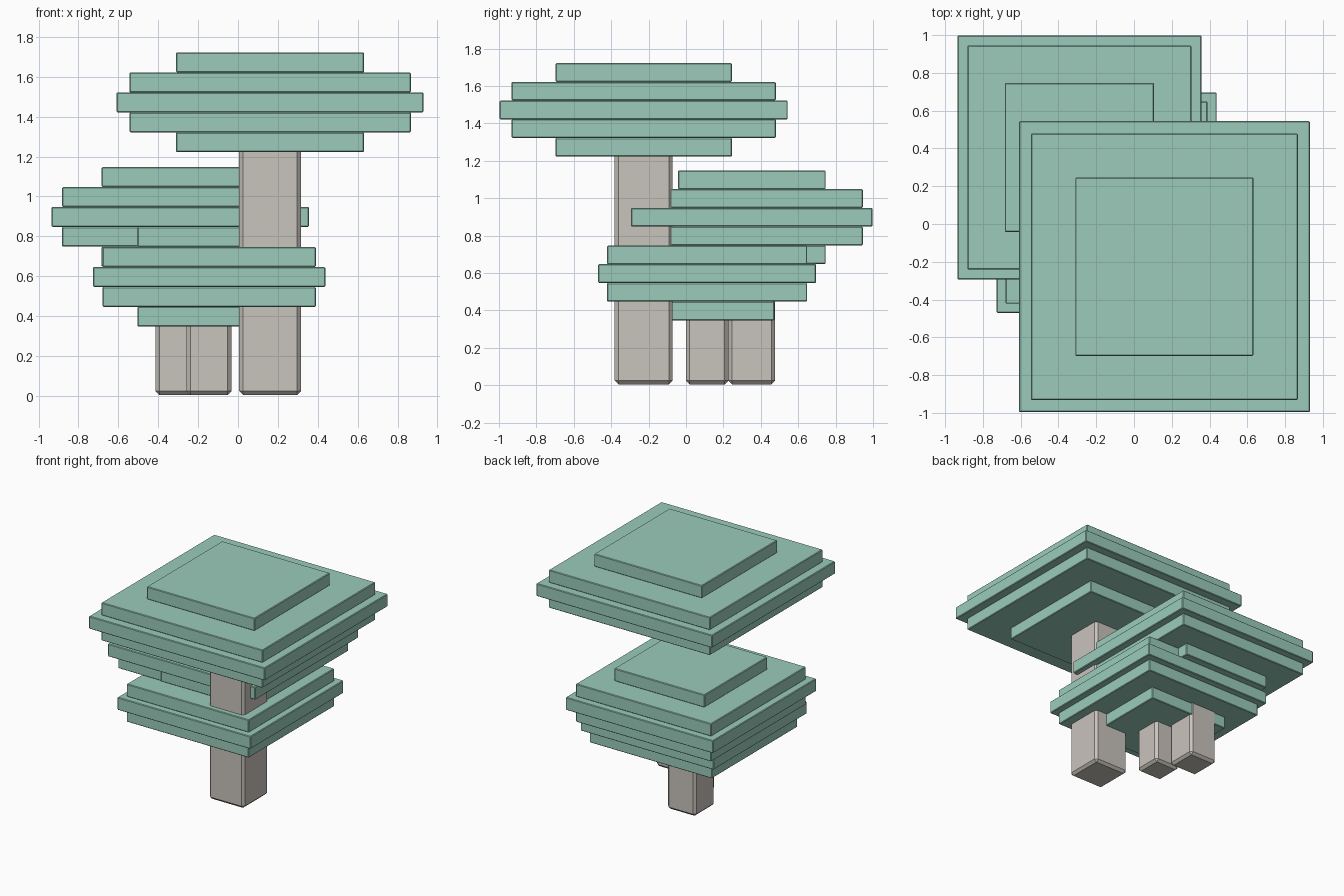
import bpy

default = bpy.data.objects.get("Cube")
if default:
    bpy.data.objects.remove(default, do_unlink=True)


def material(name, color):
    mat = bpy.data.materials.new(name)
    mat.use_nodes = True
    mat.diffuse_color = color
    mat.node_tree.nodes["Principled BSDF"].inputs["Base Color"].default_value = color
    return mat


leaf = material("soft_teal", (0.325, 0.597, 0.497, 1))
bark = material("warm_grey", (0.584, 0.546, 0.503, 1))


def block(name, x, y, half, bottom, top, bevel, mat):
    """Square chamfered block centred on x, y between two heights."""
    bpy.ops.mesh.primitive_cube_add(size=1, location=(x, y, (bottom + top) / 2))
    obj = bpy.context.object
    obj.name = name
    obj.scale = (half * 2, half * 2, top - bottom)
    bpy.ops.object.transform_apply(location=False, rotation=False, scale=True)
    mod = obj.modifiers.new("chamfer", "BEVEL")
    mod.width = bevel
    mod.segments = 1
    obj.data.materials.append(mat)


LAYER = 0.1


def tree(name, x, y, base, trunk_half, layer_halves):
    """Square trunk topped by a symmetrical stack of square slabs."""
    block(name + "_trunk", x, y, trunk_half, 0.004, base + 0.05, 0.02, bark)
    small, middle, wide = layer_halves
    for i, half in enumerate((small, middle, wide, middle, small)):
        z = base + i * LAYER
        block(f"{name}_canopy_layer_{i + 1}", x, y, half, z, z + LAYER, 0.005, leaf)


tree("tall_tree", 0.161, -0.226, 1.222, 0.155, (0.472, 0.706, 0.77))
tree("medium_tree", -0.289, 0.352, 0.648, 0.125, (0.395, 0.593, 0.646))
tree("small_tree", -0.145, 0.113, 0.347, 0.113, (0.359, 0.535, 0.583))
